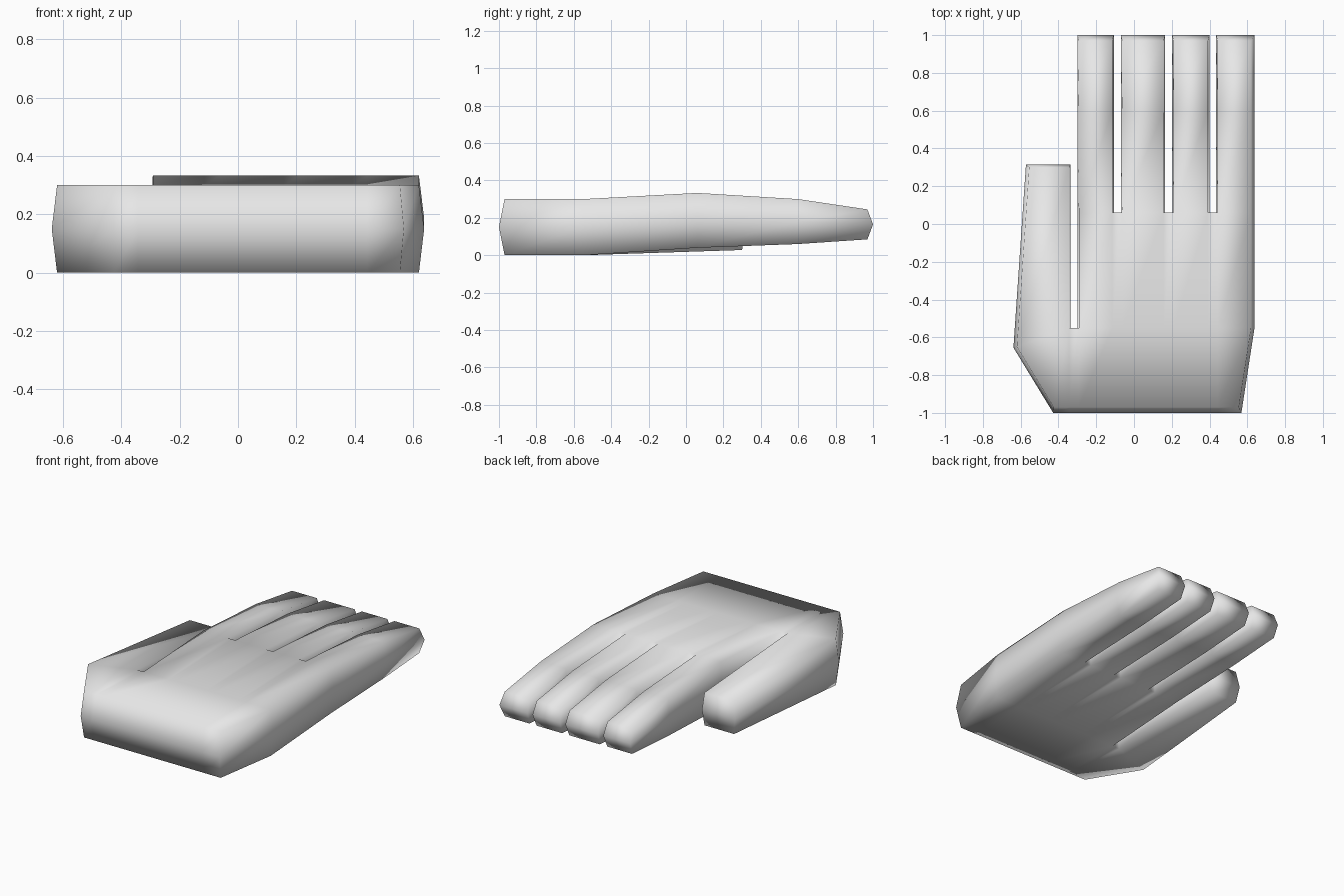
import bpy, bmesh
from mathutils import Vector, Matrix

if "Cube" in bpy.data.objects:
    bpy.data.objects.remove(bpy.data.objects["Cube"])

mat = bpy.data.materials.new("light_grey")
mat.use_nodes = True
mat.diffuse_color = (0.8, 0.8, 0.8, 1)
mat.node_tree.nodes["Principled BSDF"].inputs["Base Color"].default_value = (0.8, 0.8, 0.8, 1)

# Column lines across the hand (thumb, gap, finger, gap, finger ...)
XS = [-.62, -.343, -.292, -.115, -.062, .157, .21, .392, .443, .62]
# Row lines from wrist to fingertips: y, bottom z, top z
ROWS = [(-.97, 0, .30), (-.55, 0, .30), (.06, .04, .333), (.60, .06, .30), (.97, .085, .245)]
# Special corners: wrist, thumb base, thumb tip
SPECIAL = {(0, 0): (-.425, -.97, 0, .30), (0, 1): (-.62, -.65, 0, .30),
           (0, 2): (-.555, .30, .028, .24), (1, 2): (-.343, .30, .028, .24),
           (9, 0): (.555, -.97, 0, .30)}

# Filled cells: whole palm, thumb, upper palm, four fingers
cells = [(c, 0) for c in range(9)] + [(0, 1)]
cells += [(c, 1) for c in range(2, 9)]
cells += [(c, r) for r in (2, 3) for c in (2, 4, 6, 8)]


def place(k):
    if k in SPECIAL:
        return SPECIAL[k]
    return (XS[k[0]],) + ROWS[k[1]]


def bulge(a, b):
    """How far the middle of the side wall stands out along edge a-b."""
    if a[1] == b[1]:
        if a[1] in (0, 4):
            return .03                      # wrist and fingertips
        return .015 if a[0] + b[0] == 1 else 0   # thumb tip, gap ends
    return .018 if a[0] == b[0] and a[0] in (0, 9) else .008


bm = bmesh.new()
top, bottom, middle = {}, {}, {}


def corner(k):
    if k not in top:
        x, y, low, high = place(k)
        top[k] = bm.verts.new((x, y, high))
        bottom[k] = bm.verts.new((x, y, low))
    return k


# Back and palm surfaces
edges = set()
for c, r in cells:
    loop = [corner(k) for k in ((c, r), (c + 1, r), (c + 1, r + 1), (c, r + 1))]
    bm.faces.new([top[k] for k in loop])
    bm.faces.new([bottom[k] for k in reversed(loop)])
    edges.update(zip(loop, loop[1:] + loop[:1]))
rim = [e for e in edges if (e[1], e[0]) not in edges]

# Bulging middle line of the side wall
push = {}
for a, b in rim:
    d = (top[b].co - top[a].co).to_2d().normalized()
    for k in (a, b):
        push.setdefault(k, []).append((Vector((d.y, -d.x)), bulge(a, b)))
for k, ((n1, d1), (n2, d2)) in push.items():
    m = Matrix((n1, n2))
    if abs(m.determinant()) > .3:
        off = m.inverted() @ Vector((d1, d2))
    else:
        off = n1 * max(d1, d2)
    x, y, low, high = place(k)
    middle[k] = bm.verts.new((x + off.x, y + off.y, (low + high) / 2))

# Side walls
for a, b in rim:
    bm.faces.new((top[b], top[a], middle[a], middle[b]))
    bm.faces.new((middle[b], middle[a], bottom[a], bottom[b]))

bmesh.ops.recalc_face_normals(bm, faces=bm.faces)
for f in bm.faces:
    f.smooth = True
mesh = bpy.data.meshes.new("hand")
bm.to_mesh(mesh)
bm.free()
mesh.materials.append(mat)
hand = bpy.data.objects.new("hand", mesh)
bpy.context.collection.objects.link(hand)
